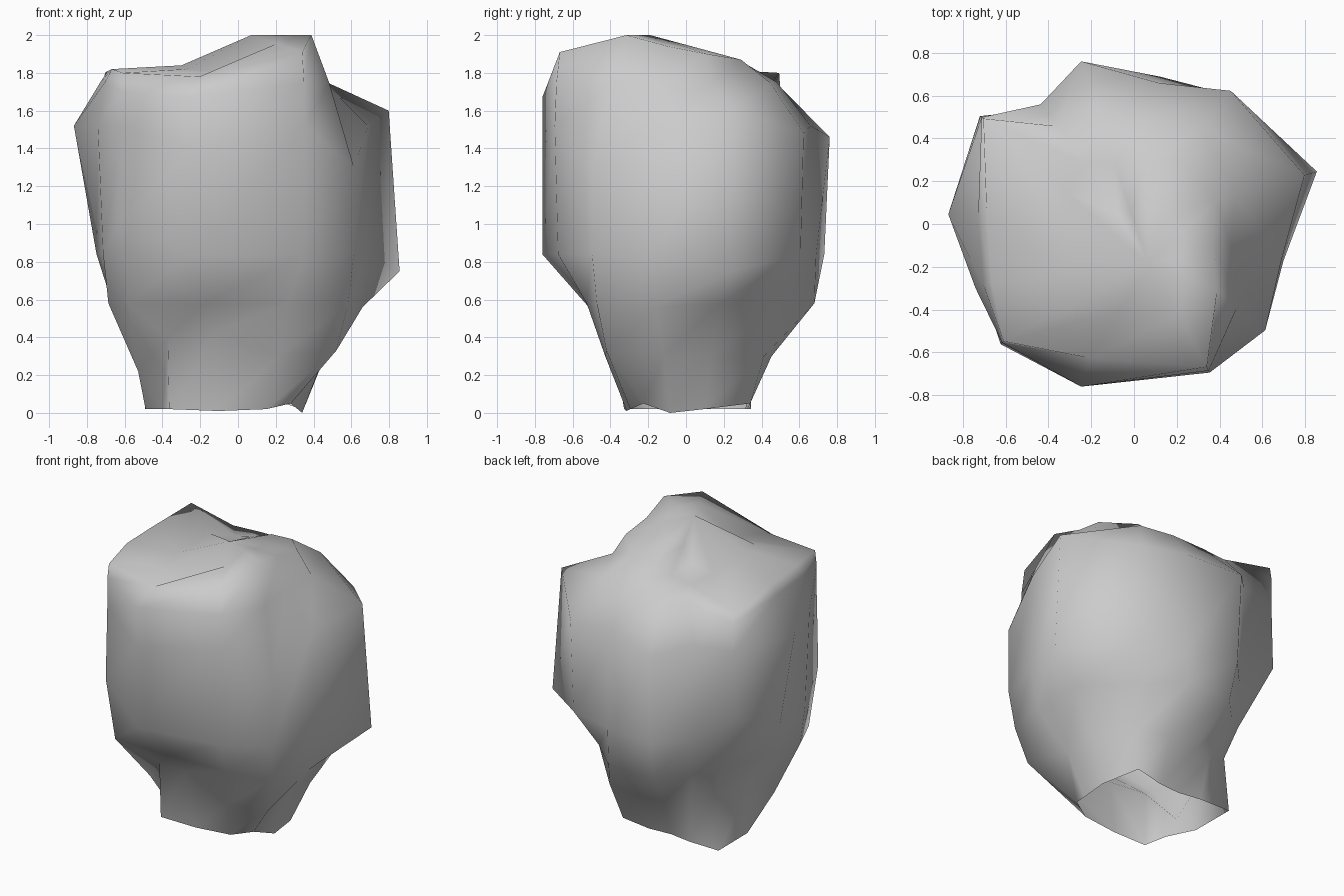
import bpy
import bmesh
from math import radians, cos, sin
from mathutils import Vector

# Remove the default cube
default_cube = bpy.data.objects.get("Cube")
if default_cube:
    bpy.data.objects.remove(default_cube, do_unlink=True)


def make_material(name, colour):
    material = bpy.data.materials.new(name)
    material.use_nodes = True
    material.diffuse_color = colour
    shader = next(node for node in material.node_tree.nodes if node.type == "BSDF_PRINCIPLED")
    shader.inputs["Base Color"].default_value = colour
    return material


def add_ring(mesh, directions, radii, height):
    """Place one closed cross-section, radii in hundredths of a unit."""
    return [
        mesh.verts.new((cos(radians(angle)) * radius / 100, sin(radians(angle)) * radius / 100, height))
        for angle, radius in zip(directions, radii)
    ]


def set_heights(ring, heights):
    """Lift or lower single corners of a cross-section."""
    for index, height in heights.items():
        ring[index].co.z = height


def bridge(mesh, lower, upper):
    """Join two neighbouring cross-sections with a band of quads."""
    count = len(lower)
    for index in range(count):
        following = (index + 1) % count
        mesh.faces.new((lower[index], lower[following], upper[following], upper[index]))


# Directions of the boulder's main corners, counter-clockwise from +x
directions = (16, 54, 80, 108, 128, 145, 177, 202, 222, 252, 297, 321, 346)

# Cross-sections from the open foot to the shoulder: height and corner radii
sections = (
    (.02, (35, 42, 33, 33, 43, 60, 49, 43, 49, 33, 33, 36, 35)),
    (.30, (48, 51, 46, 46, 48, 57, 53, 57, 50, 41, 48, 67, 47)),
    (.58, (66, 58, 69, 71, 63, 66, 68, 74, 78, 56, 59, 75, 68)),
    (.84, (89, 75, 70, 77, 68, 88, 75, 77, 84, 80, 76, 79, 72)),
    (1.52, (83, 77, 67, 80, 71, 87, 87, 80, 83, 80, 78, 79, 71)),
    (1.75, (49, 55, 49, 50, 58, 87, 73, 76, 83, 80, 77, 62, 47)),
)

mesh = bmesh.new()
rings = [add_ring(mesh, directions, radii, height) for height, radii in sections]
foot, ankle, lip, belly, chest, shoulder = rings

# Irregular rim, overhanging lip and side corners
set_heights(foot, {1: .05, 9: .01, 11: .05, 12: 0})
set_heights(ankle, {5: .4, 6: .4, 7: .22, 8: .4, 9: .42, 11: .33})
set_heights(lip, {5: .63, 6: .62, 12: .56})
set_heights(belly, {0: .75, 5: 1.07, 8: 1})
set_heights(chest, {0: 1.6, 1: 1.48, 3: 1.46, 9: 1.4, 11: 1.3})
set_heights(shoulder, {5: 1.72, 8: 1.7, 9: 1.67})

# Uneven crown with a horn at the front left and a spike at the back right
crown_radii = (40, 36, 30, 30, 36, 86, 69, 72, 82, 66, 75, 50, 38)
crown_heights = (1.9, 1.87, 1.86, 1.81, 1.78, 1.8, 1.81, 1.82, 1.8, 1.78, 1.91, 2, 1.94)
crown = add_ring(mesh, directions, crown_radii, 2)
set_heights(crown, dict(enumerate(crown_heights)))
rings.append(crown)

# Inner crown: the right half stays low, the left half climbs to the peak
peak = mesh.verts.new((.07, -.19, 2))
inner_crown = []
for vertex in crown:
    position = vertex.co.lerp(peak.co, .5)
    if vertex.co.x < -.15:
        position = Vector((position.x, position.y, vertex.co.z + .02))
    inner_crown.append(mesh.verts.new(position))
rings.append(inner_crown)

for lower, upper in zip(rings, rings[1:]):
    bridge(mesh, lower, upper)
for vertex, following in zip(inner_crown, inner_crown[1:] + inner_crown[:1]):
    mesh.faces.new((vertex, following, peak))

bmesh.ops.recalc_face_normals(mesh, faces=mesh.faces[:])
for face in mesh.faces:
    face.smooth = True

# Boulder object
boulder_data = bpy.data.meshes.new("boulder")
mesh.to_mesh(boulder_data)
mesh.free()
boulder = bpy.data.objects.new("boulder", boulder_data)
bpy.context.collection.objects.link(boulder)
boulder_data.materials.append(make_material("stone grey", (.6, .6, .6, 1)))
